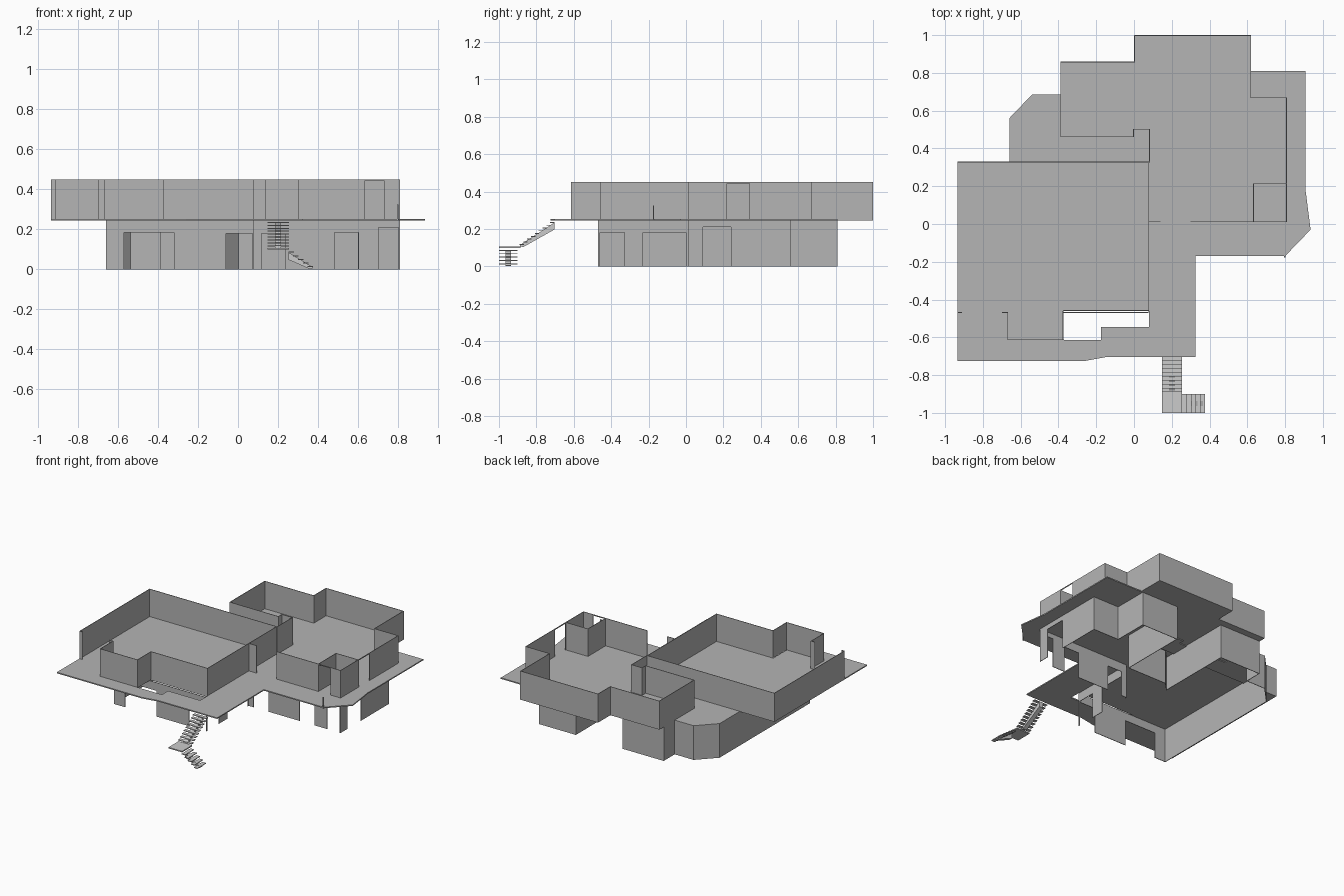
import bpy, bmesh
from mathutils import Vector

if "Cube" in bpy.data.objects:
    bpy.data.objects.remove(bpy.data.objects["Cube"])

SLAB0, SLAB1, TOP = 0.244, 0.252, 0.45
T = 0.004  # thin sheet walls

dark = bpy.data.materials.new("wall_grey")
dark.diffuse_color = (0.46, 0.46, 0.46, 1)
dark.use_nodes = True
dark.node_tree.nodes["Principled BSDF"].inputs["Base Color"].default_value = dark.diffuse_color


def finish(bm, name, mat=None):
    bmesh.ops.recalc_face_normals(bm, faces=bm.faces)
    me = bpy.data.meshes.new(name)
    bm.to_mesh(me)
    bm.free()
    if mat:
        me.materials.append(mat)
    ob = bpy.data.objects.new(name, me)
    bpy.context.collection.objects.link(ob)
    return ob


def prism(bm, pts, z0, z1):
    """Vertical prism over a plan outline."""
    lo = [bm.verts.new((p[0], p[1], z0)) for p in pts]
    hi = [bm.verts.new((p[0], p[1], z1)) for p in pts]
    bm.faces.new(lo[::-1])
    bm.faces.new(hi)
    n = len(pts)
    for i in range(n):
        j = (i + 1) % n
        bm.faces.new((lo[i], lo[j], hi[j], hi[i]))


def box(bm, x0, x1, y0, y1, z0, z1):
    prism(bm, [(x0, y0), (x1, y0), (x1, y1), (x0, y1)], z0, z1)


def walls(name, pts, z0, z1, gaps={}, closed=True):
    """Mitred walls inside a counter-clockwise outline.
    gaps: segment -> list of (start, end, head height)."""
    pts = [Vector(p) for p in pts]
    n = len(pts)
    count = n if closed else n - 1
    dirs = [(pts[(i + 1) % n] - pts[i]).normalized() for i in range(count)]
    normal = lambda d: Vector((-d.y, d.x))
    inner = []
    for i, p in enumerate(pts):
        a = dirs[i - 1] if closed or i > 0 else dirs[0]
        b = dirs[i] if i < count else dirs[-1]
        na, nb = normal(a), normal(b)
        inner.append(p + (na + nb) * T / (1 + na.dot(nb)))
    bm = bmesh.new()
    for i in range(count):
        j = (i + 1) % n
        p, d, nn = pts[i], dirs[i], normal(dirs[i])
        start = (p, inner[i])
        for g0, g1, head in gaps.get(i, []):
            a, b = p + d * g0, p + d * g1
            a2, b2 = a + nn * T, b + nn * T
            if g0 > 0.001:
                prism(bm, [start[0], a, a2, start[1]], z0, z1)
            if head < z1:
                prism(bm, [a, b, b2, a2], head, z1)
            start = (b, b2)
        prism(bm, [start[0], pts[j], inner[j], start[1]], z0, z1)
    return finish(bm, name, dark)


def slab(name, outline, z0, z1, holes=()):
    """Flat plate with optional holes."""
    bm = bmesh.new()
    edges = []
    for loop in (outline, *holes):
        vs = [bm.verts.new((x, y, z0)) for x, y in loop]
        edges += [bm.edges.new((vs[i - 1], vs[i])) for i in range(len(vs))]
    bmesh.ops.triangle_fill(bm, edges=edges, use_beauty=True)
    bmesh.ops.dissolve_limit(bm, angle_limit=0.01, verts=bm.verts, edges=bm.edges)
    r = bmesh.ops.extrude_face_region(bm, geom=bm.faces[:], use_keep_orig=True)
    up = [v for v in r["geom"] if isinstance(v, bmesh.types.BMVert)]
    bmesh.ops.translate(bm, verts=up, vec=(0, 0, z1 - z0))
    return finish(bm, name, dark)


# Ground floor walls with door and window openings, porch recess at the back
walls("ground_floor_walls",
      [(-.66, -.47), (.078, -.47), (.078, .01), (.81, .01), (.81, .56), (.605, .56),
       (.605, .81), (.31, .81), (.31, .32), (0, .32), (-.06, .26), (-.06, .81), (-.39, .81),
       (-.39, .685), (-.54, .685), (-.66, .56)], 0, SLAB0,
      {0: [(.09, .34, .185), (.60, .733, .18)],
       1: [(.01, .14, .18), (.24, .47, .18)],
       2: [(.04, .157, .18), (.405, .525, .185), (.625, .725, .21)],
       3: [(.08, .23, .21)]})

# Upper floor outer walls
walls("upper_floor_walls",
      [(-.935, -.47), (-.67, -.47), (-.67, -.615), (-.37, -.615), (-.37, -.46),
       (.08, -.46), (.08, .01), (.81, .01), (.81, .67), (.62, .67), (.62, 1), (0, 1),
       (0, .86), (-.39, .86), (-.39, .46), (0, .46), (0, .50), (.08, .50),
       (.08, .33), (-.935, .33)], SLAB1, TOP,
      {0: [(.025, .235, TOP)],
       6: [(.06, .22, TOP), (.55, .65, .443)],
       7: [(.21, .33, .443)]})

# Upper floor partitions
walls("hall_partition", [(.08, .01), (.08, .33)], SLAB1, TOP, closed=False)
walls("corner_room_partition", [(.808, .215), (.63, .215), (.63, .012)], SLAB1, TOP, closed=False)

# Floor plate with stairwell notch, and bay roof
slab("upper_floor_slab",
     [(-.935, -.725), (-.26, -.725), (-.14, -.703), (.325, -.703), (.325, -.17), (.80, -.17),
      (.935, -.03), (.908, .18), (.908, .81), (.62, .81), (.62, 1), (0, 1), (0, .86),
      (-.39, .86), (-.39, .46), (0, .46), (0, .50), (.08, .50), (.08, .33), (-.935, .33)],
     SLAB0, SLAB1,
     [[(-.375, -.46), (.08, -.46), (.08, -.545), (-.175, -.545), (-.175, -.615), (-.375, -.615)]])
slab("bay_roof",
     [(-.66, .33), (.08, .33), (.08, .50), (0, .50), (0, .46), (-.39, .46), (-.39, .685),
      (-.54, .685), (-.66, .56)], SLAB0 - .006, SLAB1 - .006)

# Terrace post
bm = bmesh.new()
box(bm, .795, .803, -.177, -.170, SLAB0, .325)
finish(bm, "terrace_post", dark)


def flight(name, origin, along, across, width, steps, run, rise):
    """Open treads on one central sloping stringer, going down."""
    bm = bmesh.new()
    o, a, c = Vector(origin), Vector(along), Vector(across)
    for i in range(steps):
        z = o.z - rise * (i + 1)
        p = o + a * run * i
        q = p + a * run * 1.15 + c * width
        box(bm, min(p.x, q.x), max(p.x, q.x), min(p.y, q.y), max(p.y, q.y), z - .005, z)
    L = steps * run
    end = -rise * steps
    prof = [(0, -rise - .003), (L, end - .004), (L, end - .012), (L * .9, end - .015),
            (0, -rise - .04)]
    rings = [[bm.verts.new(o + a * s + c * w + Vector((0, 0, max(z, -o.z))))
              for s, z in prof] for w in (width * .36, width * .64)]
    bm.faces.new(rings[0])
    bm.faces.new(rings[1][::-1])
    for i in range(len(prof)):
        bm.faces.new((rings[0][i - 1], rings[0][i], rings[1][i], rings[1][i - 1]))
    return finish(bm, name)


# Outside stair: two flights and a landing
flight("upper_stair_flight", (.147, -.703, SLAB1), (0, -1, 0), (1, 0, 0), .108, 9, .0205, .0148)
bm = bmesh.new()
box(bm, .147, .255, -1.0, -.885, .098, .106)
finish(bm, "stair_landing")
flight("lower_stair_flight", (.252, -1.0, .106), (1, 0, 0), (0, 1, 0), .10, 5, .024, .018)
